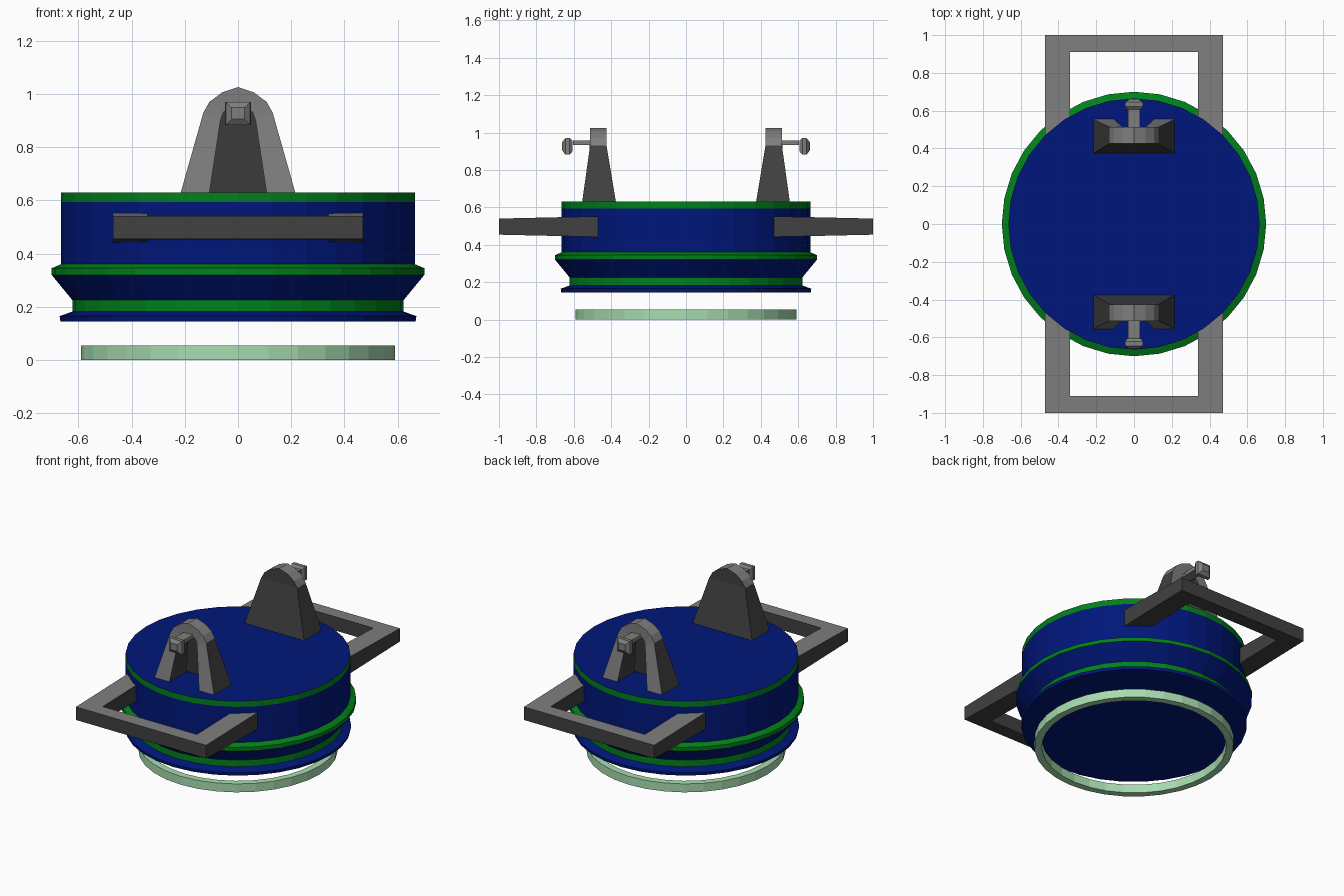
import bpy, bmesh, math

if "Cube" in bpy.data.objects:
    bpy.data.objects.remove(bpy.data.objects["Cube"])

def mat(name, r, g, b):
    m = bpy.data.materials.new(name)
    m.diffuse_color = (r, g, b, 1)
    m.use_nodes = True
    m.node_tree.nodes["Principled BSDF"].inputs["Base Color"].default_value = m.diffuse_color
    return m

BLUE = mat("deep_blue", 0.0, 0.008, 0.195)
GREEN = mat("green", 0.0, 0.22, 0.011)
PALE = mat("pale_green", 0.39, 0.72, 0.43)
LIGHT = mat("light_grey", 0.21, 0.21, 0.21)
DARK = mat("dark_grey", 0.052, 0.052, 0.052)

def finish(name, bm, mats):
    bmesh.ops.remove_doubles(bm, verts=bm.verts, dist=1e-5)
    bmesh.ops.recalc_face_normals(bm, faces=bm.faces)
    me = bpy.data.meshes.new(name)
    bm.to_mesh(me)
    bm.free()
    for m in mats:
        me.materials.append(m)
    ob = bpy.data.objects.new(name, me)
    bpy.context.collection.objects.link(ob)
    return ob

def lathe(name, profile, mats, slots, closed=False, n=32):
    """Spin (radius, z) points; slots gives the material of each segment."""
    bm = bmesh.new()
    rings = [[bm.verts.new((r * math.sin(2 * math.pi * i / n),
                            r * math.cos(2 * math.pi * i / n), z))
              for i in range(n)] for r, z in profile]
    for k in range(len(rings) if closed else len(rings) - 1):
        a, b = rings[k], rings[(k + 1) % len(rings)]
        for i in range(n):
            j = (i + 1) % n
            bm.faces.new((a[i], a[j], b[j], b[i])).material_index = slots[k]
    if not closed:
        bm.faces.new(rings[0])
        bm.faces.new(rings[-1])
    return finish(name, bm, mats)

# Banded body and floating bottom ring
lathe("body", [(0.667, 0.145), (0.67, 0.165), (0.622, 0.182), (0.622, 0.225),
               (0.70, 0.32), (0.70, 0.345), (0.665, 0.36), (0.665, 0.593),
               (0.665, 0.63)],
      [BLUE, GREEN], [0, 0, 1, 0, 1, 1, 0, 1])
lathe("bottom_ring", [(0.59, 0), (0.59, 0.055), (0.546, 0.055), (0.546, 0)],
      [PALE], [0] * 4, closed=True)

def handle(name, s):
    bm = bmesh.new()
    outer = [(-0.47, 0.47), (-0.47, 1.0), (0.47, 1.0), (0.47, 0.47)]
    inner = [(-0.34, 0.47), (-0.34, 0.91), (0.34, 0.91), (0.34, 0.47)]
    def row(pts, up):
        out = []
        for x, y in pts:
            h = 0.055 - 0.012 * (y - 0.47) / 0.53   # thinner at the grip
            out.append(bm.verts.new((x, y * s, 0.497 + up * h)))
        return out
    ot, it, ob, ib = row(outer, 1), row(inner, 1), row(outer, -1), row(inner, -1)
    for i in range(3):
        for k, (a, b) in enumerate([(ot, it), (ot, ob), (it, ib), (ob, ib)]):
            f = bm.faces.new((a[i], a[i + 1], b[i + 1], b[i]))
            f.material_index = 0 if k == 0 else 1
    for i in (0, 3):
        bm.faces.new((ot[i], it[i], ib[i], ob[i])).material_index = 1
    return finish(name, bm, [LIGHT, DARK])

def lug(name, s):
    """Tapered arch with a thin wall towards the centre, hollow outside."""
    bm = bmesh.new()
    half = [(0.215, 0.63), (0.13, 0.93), (0.107, 0.97), (0.06, 1.005)]
    hole = [(0.107, 0.63), (0.066, 0.90), (0.055, 0.93), (0.03, 0.95)]
    def full(h, top):
        return h + [(0, top)] + [(-x, z) for x, z in reversed(h)]
    def row(pts, side):
        out = []
        for x, z in pts:
            t = min(1, (z - 0.63) / 0.30)
            y = {"out": 0.555 - 0.042 * t, "in": 0.375 + 0.050 * t,
                 "back": 0.379 + 0.050 * t}[side]
            out.append(bm.verts.new((x, y * s, z)))
        return out
    edge, gap = full(half, 1.025), full(hole, 0.955)
    eo, ei = row(edge, "out"), row(edge, "in")
    go, gb = row(gap, "out"), row(gap, "back")
    n = len(edge)
    for i in range(n - 1):
        bm.faces.new((eo[i], eo[i + 1], go[i + 1], go[i])).material_index = 0
        rim = bm.faces.new((eo[i], eo[i + 1], ei[i + 1], ei[i]))
        rim.material_index = 1 if i in (0, n - 2) else 0
        bm.faces.new((go[i], go[i + 1], gb[i + 1], gb[i])).material_index = 1
    for i in range(n // 2):                 # one-sided inner wall
        loop = [ei[i], ei[i + 1], ei[n - 2 - i], ei[n - 1 - i]]
        if i + 1 == n // 2:
            loop = [ei[i], ei[i + 1], ei[n - 1 - i]]
        bm.faces.new(loop).material_index = 1
    return finish(name, bm, [LIGHT, DARK])

def pin(name, s):
    """Flat shaft with a bevelled head, lofted from rectangles along y."""
    bm = bmesh.new()
    sections = [(0.43, 0.032, 0.933, 0.958), (0.605, 0.032, 0.933, 0.958),
                (0.606, 0.036, 0.900, 0.957), (0.622, 0.048, 0.882, 0.970),
                (0.645, 0.046, 0.882, 0.970), (0.662, 0.024, 0.905, 0.948)]
    rings = [[bm.verts.new((x, y * s, z)) for x, z in
              ((-w, lo), (w, lo), (w, hi), (-w, hi))]
             for y, w, lo, hi in sections]
    for k, (a, b) in enumerate(zip(rings, rings[1:])):
        if k == 1:                          # head is open towards the shaft
            continue
        for i in range(4):
            j = (i + 1) % 4
            bm.faces.new((a[i], a[j], b[j], b[i]))
    bm.faces.new(rings[0])
    bm.faces.new(rings[-1])
    return finish(name, bm, [LIGHT])

# Handles, lugs and pins on the front and back
for side, s in (("front", -1), ("back", 1)):
    handle(side + "_handle", s)
    lug(side + "_lug", s)
    pin(side + "_pin", s)
